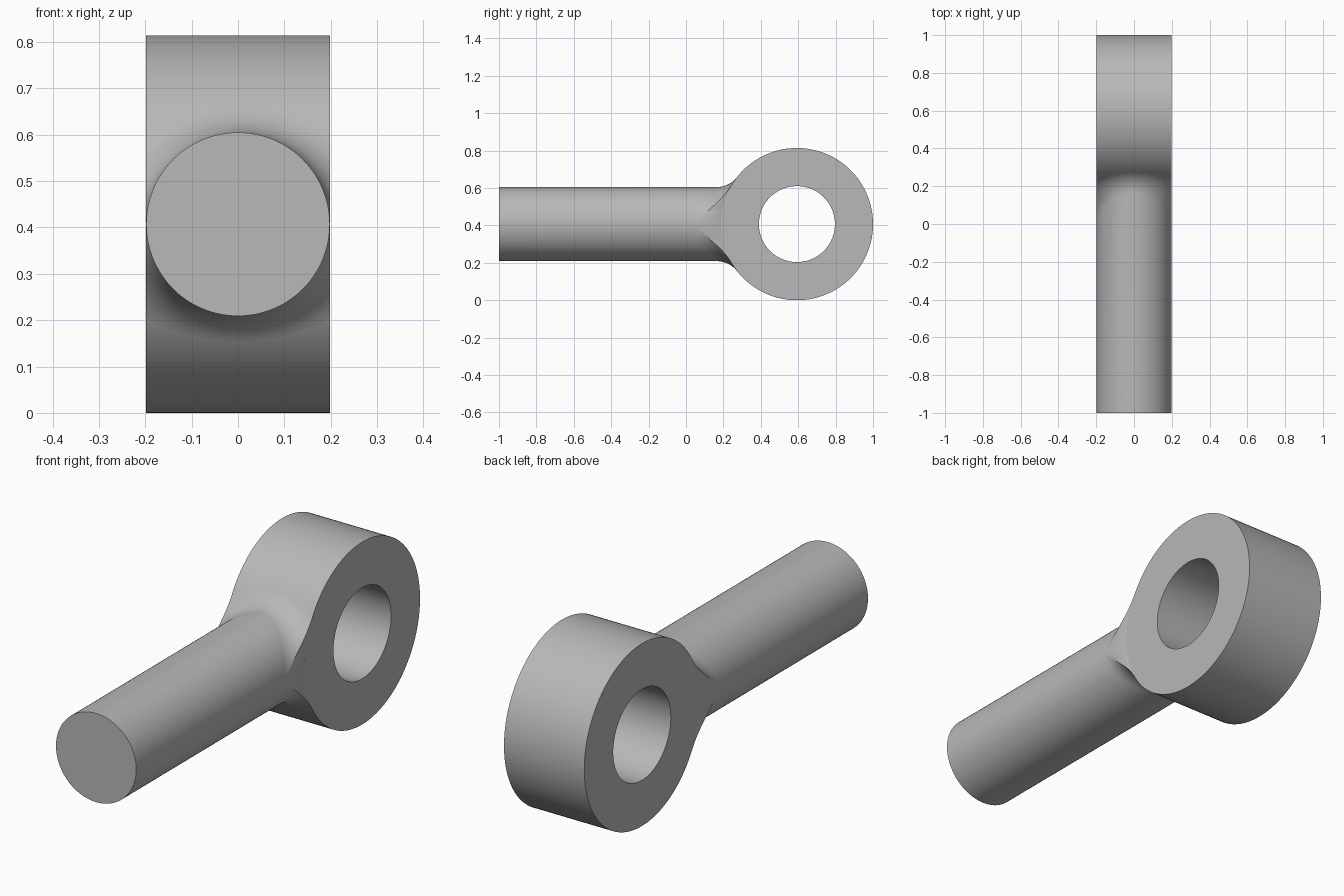
import bpy, bmesh
from math import sin, cos, tau, sqrt, asin, radians
from mathutils import Vector

HALF = 0.198      # half width of the eye, also the shank radius
OUTER = 0.407     # eye outer radius
HOLE = 0.203      # eye hole radius
FILLET = 0.14     # blend radius between shank and eye
CENTRE = Vector((0, 1 - OUTER, OUTER))
SEGMENTS = 128
ARC_STEPS = 12

cube = bpy.data.objects.get("Cube")
if cube:
    bpy.data.objects.remove(cube, do_unlink=True)

steel = bpy.data.materials.new("grey steel")
steel.use_nodes = True
GREY = (0.48, 0.48, 0.48, 1)
steel.diffuse_color = GREY
steel.node_tree.nodes["Principled BSDF"].inputs["Base Color"].default_value = GREY


def bridge(bm, a, b):
    """Join two closed rings of vertices with quads."""
    for i in range(len(a)):
        j = (i + 1) % len(a)
        bm.faces.new((a[i], a[j], b[j], b[i]))


def finish(bm, name):
    bmesh.ops.remove_doubles(bm, verts=bm.verts, dist=1e-5)
    bmesh.ops.recalc_face_normals(bm, faces=bm.faces)
    mesh = bpy.data.meshes.new(name)
    bm.to_mesh(mesh)
    bm.free()
    mesh.materials.append(steel)
    obj = bpy.data.objects.new(name, mesh)
    obj.location = CENTRE
    bpy.context.collection.objects.link(obj)
    bpy.ops.object.select_all(action="DESELECT")
    obj.select_set(True)
    bpy.context.view_layer.objects.active = obj
    bpy.ops.object.shade_smooth_by_angle(angle=radians(30))


# Eye: rectangular section swept round the x axis
bm = bmesh.new()
section = [(-HALF, OUTER), (HALF, OUTER), (HALF, HOLE), (-HALF, HOLE)]
angles = [tau * i / SEGMENTS for i in range(SEGMENTS)]
loops = [[bm.verts.new((x, r * cos(t), r * sin(t))) for t in angles] for x, r in section]
for k in range(4):
    bridge(bm, loops[k], loops[(k + 1) % 4])
finish(bm, "eye_ring")


def shank_line(angle):
    """Points along the shank at one angle: rod, rolling-ball fillet, flat side, eye."""
    s, c = sin(angle), cos(angle)
    reach = HALF + FILLET
    ball = Vector((reach * s, 0, reach * c))
    ball.y = -sqrt((OUTER + FILLET) ** 2 - ball.z ** 2)
    on_eye = Vector((0, ball.y, ball.z)) * (OUTER / (OUTER + FILLET))
    on_eye.x = ball.x
    u = Vector((-s, 0, -c))
    v = (on_eye - ball) / FILLET
    sweep = u.angle(v)
    # Stop the fillet where it meets the flat side of the eye
    end = 1.0
    over = abs(ball.x) - HALF
    if over > 0:
        end = 1 - asin(min(1, over * sin(sweep) / (FILLET * abs(s)))) / sweep
    points = [Vector((HALF * s, -1 - CENTRE.y, HALF * c))]
    for k in range(ARC_STEPS + 1):
        t = max(0, end) * k / ARC_STEPS
        d = (u * sin((1 - t) * sweep) + v * sin(t * sweep)) / sin(sweep)
        points.append(ball + d * FILLET)
    on_eye.x = max(-HALF, min(HALF, on_eye.x))
    points.append(on_eye)
    points.append(on_eye * 0.96)  # tucked inside the eye
    return points


# Shank: round rod flaring into the eye
bm = bmesh.new()
lines = [[bm.verts.new(p) for p in shank_line(t)] for t in angles]
rows = list(zip(*lines))
for a, b in zip(rows, rows[1:]):
    bridge(bm, a, b)
bm.faces.new(rows[0])
finish(bm, "shank")
